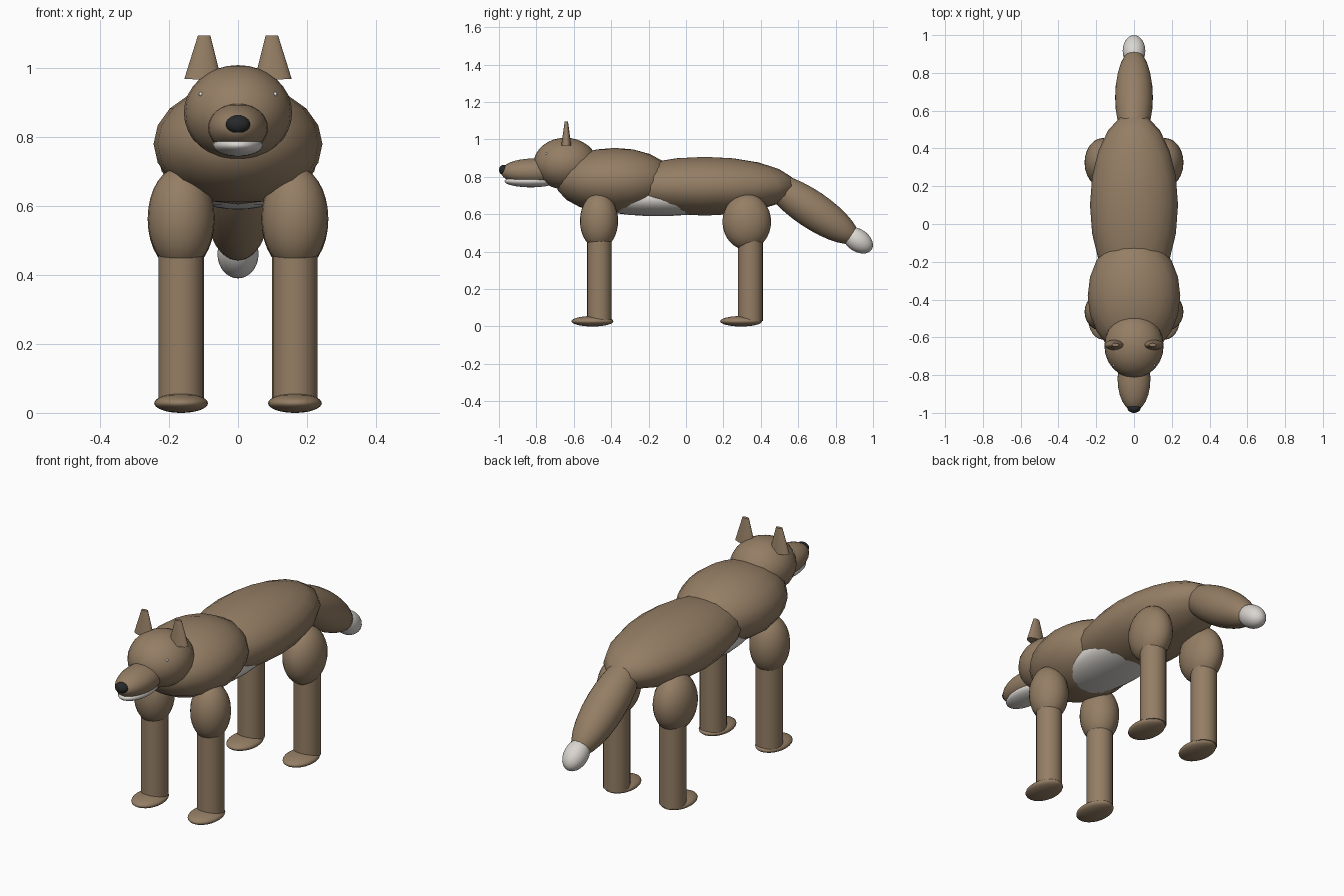
import bpy
import math

cube = bpy.data.objects.get("Cube")
if cube:
    bpy.data.objects.remove(cube, do_unlink=True)


def material(name, r, g, b):
    m = bpy.data.materials.new(name)
    m.use_nodes = True
    m.diffuse_color = (r, g, b, 1)
    m.node_tree.nodes["Principled BSDF"].inputs["Base Color"].default_value = (r, g, b, 1)
    return m


fur = material("brown_fur", 0.30, 0.21, 0.13)
pale = material("pale_fur", 0.70, 0.67, 0.63)
black = material("nose_black", 0.02, 0.021, 0.022)
eye_white = material("eye_white", 0.85, 0.85, 0.82)


def finish(name, mat):
    ob = bpy.context.object
    ob.name = name
    ob.data.materials.append(mat)
    bpy.ops.object.transform_apply(location=False, rotation=False, scale=True)
    bpy.ops.object.shade_smooth_by_angle(angle=math.radians(50))
    return ob


def ellipsoid(name, mat, loc, radii, tilt=0, segments=24, rings=16):
    bpy.ops.mesh.primitive_uv_sphere_add(
        segments=segments, ring_count=rings, radius=1, location=loc)
    ob = bpy.context.object
    ob.scale = radii
    ob.rotation_euler.x = tilt
    return finish(name, mat)


def cone(name, mat, loc, r1, r2, depth, flatten=1, lean=0):
    bpy.ops.mesh.primitive_cone_add(
        vertices=20, radius1=r1, radius2=r2, depth=depth, location=loc)
    ob = bpy.context.object
    ob.scale.y = flatten
    ob.rotation_euler.y = lean
    return finish(name, mat)


# Trunk
ellipsoid("body", fur, (0, 0.10, 0.75), (0.233, 0.49, 0.157), segments=20, rings=10)
ellipsoid("chest", fur, (0, -0.38, 0.78), (0.245, 0.32, 0.175), segments=20, rings=10)
ellipsoid("belly", pale, (0, -0.15, 0.68), (0.172, 0.40, 0.09))

# Head
ellipsoid("head", fur, (0, -0.645, 0.871), (0.157, 0.17, 0.138))
ellipsoid("snout", fur, (0, -0.82, 0.827), (0.087, 0.17, 0.071))
ellipsoid("lower_jaw", pale, (0, -0.83, 0.777), (0.073, 0.14, 0.033))
ellipsoid("nose", black, (0, -0.974, 0.837), (0.035, 0.026, 0.027))

# Tail, sloping down to a pale tip
slope = math.radians(-34)
ellipsoid("tail", fur, (0, 0.67, 0.628), (0.10, 0.30, 0.10), slope)
ellipsoid("tail_tip", pale, (0, 0.918, 0.461), (0.06, 0.09, 0.06), slope)

# Paired parts
for side, s in (("left", 1), ("right", -1)):
    cone(f"{side}_ear", fur, (s * 0.10, -0.64, 1.031), 0.054, 0.018, 0.128,
         flatten=0.5, lean=-s * 0.03)
    ellipsoid(f"{side}_eye", eye_white, (s * 0.108, -0.748, 0.925),
              (0.006, 0.006, 0.006), segments=12, rings=8)

    # Legs: upper muscle, straight shank, flat paw
    x = s * 0.165
    for end, thigh_y, thigh_z, thigh_r, shank_y, paw_y in (
            ("front", -0.465, 0.565, 0.102, -0.463, -0.50),
            ("hind", 0.325, 0.56, 0.13, 0.345, 0.295)):
        ellipsoid(f"{side}_{end}_thigh", fur, (x, thigh_y, thigh_z), (0.097, thigh_r, 0.15))
        cone(f"{side}_{end}_shank", fur, (x, shank_y, 0.265), 0.066, 0.066, 0.47)
        ellipsoid(f"{side}_{end}_paw", fur, (x, paw_y, 0.028), (0.078, 0.112, 0.028))
